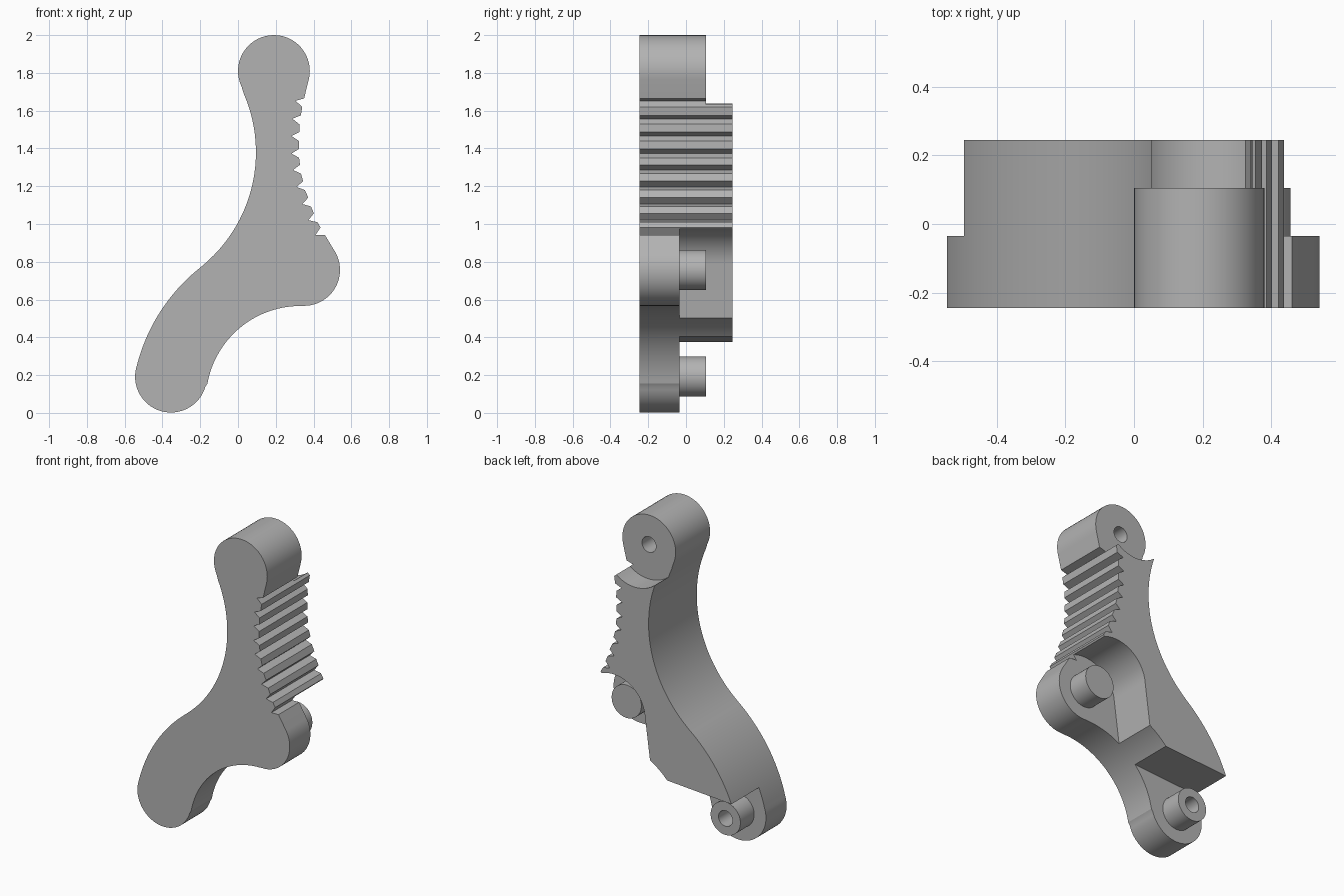
import bpy, bmesh
from math import sin, cos, radians

cube = bpy.data.objects.get("Cube")
if cube:
    bpy.data.objects.remove(cube, do_unlink=True)

grey = bpy.data.materials.new("plain_grey")
grey.use_nodes = True
colour = (0.45, 0.45, 0.45, 1)
grey.diffuse_color = colour
grey.node_tree.nodes["Principled BSDF"].inputs["Base Color"].default_value = colour

FRONT, PLATE, STEP, BACK = -0.245, -0.035, 0.105, 0.245
HEAD, FOOT, ELBOW = (0.19, 1.81), (-0.355, 0.192), (0.35, 0.757)
LOBE = 0.19


def arc(centre, r, start, end, n=32):
    """Points on an arc in the x-z plane, angles in degrees."""
    angles = [radians(start + (end - start) * i / n) for i in range(n + 1)]
    return [(centre[0] + r * cos(a), centre[1] + r * sin(a)) for a in angles]


def prism(name, outline, y0, y1):
    """Extrude an x-z outline from y0 to y1."""
    bm = bmesh.new()
    face = bm.faces.new([bm.verts.new((x, y0, z)) for x, z in outline])
    made = bmesh.ops.extrude_face_region(bm, geom=[face])["geom"]
    moved = [v for v in made if isinstance(v, bmesh.types.BMVert)]
    bmesh.ops.translate(bm, verts=moved, vec=(0, y1 - y0, 0))
    bmesh.ops.recalc_face_normals(bm, faces=bm.faces)
    mesh = bpy.data.meshes.new(name)
    bm.to_mesh(mesh)
    bm.free()
    mesh.materials.append(grey)
    obj = bpy.data.objects.new(name, mesh)
    bpy.context.collection.objects.link(obj)
    return obj


def activate(obj):
    bpy.ops.object.select_all(action="DESELECT")
    obj.select_set(True)
    bpy.context.view_layer.objects.active = obj


def cylinder(name, centre, r, y0, y1):
    return prism(name, arc(centre, r, 0, 352.5, 47), y0, y1)


def cut(obj, cutter):
    """Subtract the cutter and throw it away."""
    activate(obj)
    mod = obj.modifiers.new("cut", "BOOLEAN")
    mod.operation, mod.solver, mod.object = "DIFFERENCE", "EXACT", cutter
    bpy.ops.object.modifier_apply(modifier=mod.name)
    bpy.data.objects.remove(cutter, do_unlink=True)


# Ratchet teeth down the curved edge, leaning further over lower down
notches = [(0.305, 1.652), (0.288, 1.557), (0.283, 1.466), (0.283, 1.373),
           (0.291, 1.286), (0.31, 1.196), (0.34, 1.106), (0.372, 1.02), (0.41, 0.942)]
teeth = []
count = len(notches) - 1
for i in range(count):
    t = i / (count - 1)
    (x0, z0), (x1, z1) = notches[i], notches[i + 1]
    teeth += [(x0, z0),
              (x0 + 0.035 + 0.013 * t, z0 - 0.032 + 0.022 * t),
              (x1 + 0.045 - 0.018 * t, z1 + 0.018 + 0.022 * t)]
teeth.append(notches[-1])

# Lever outline: tangent arcs between the three round lobes
outline = (arc(HEAD, LOBE, 206.2, -14)
           + [(0.35, 1.665)] + teeth + [(0.46, 0.942)]
           + arc(ELBOW, LOBE, 30, -91.7)
           + arc((0.33, 0.066), 0.5, 88.3, 169.7)[1:]
           + arc(FOOT, LOBE, -10.3, -193.2)[1:]
           + arc((0.399, 0.014), 0.964, 166.8, 128.4)[1:]
           + arc((-0.683, 1.38), 0.778, -51.6, 26.2)[1:-1])
lever = prism("lever_body", outline, FRONT, BACK)

# Rear clearances around the head, elbow and foot
cut(lever, cylinder("head_clearance", HEAD, 0.222, STEP, 0.4))
cut(lever, prism("elbow_clearance",
                 [(0.078, 0.45)] + arc(ELBOW, 0.23, 172.6, 45)
                 + [(0.7, 0.9), (0.7, 0.45)], PLATE, 0.4))
cut(lever, prism("foot_clearance",
                 [(-0.7, 0.361), (0, 0.408), (0, -0.2), (-0.7, -0.2)], PLATE, 0.4))

# Pivot pegs
elbow_peg = cylinder("elbow_peg", ELBOW, 0.106, PLATE, STEP)
foot_peg = cylinder("foot_peg", FOOT, 0.106, PLATE, STEP)

# Blind bores in the head and the foot peg
for part, centre in ((lever, HEAD), (lever, FOOT), (foot_peg, FOOT)):
    cut(part, cylinder("bore", centre, 0.05, -0.12, 0.4))

for part in (lever, elbow_peg, foot_peg):
    activate(part)
    bpy.ops.object.shade_smooth_by_angle(angle=radians(20))
